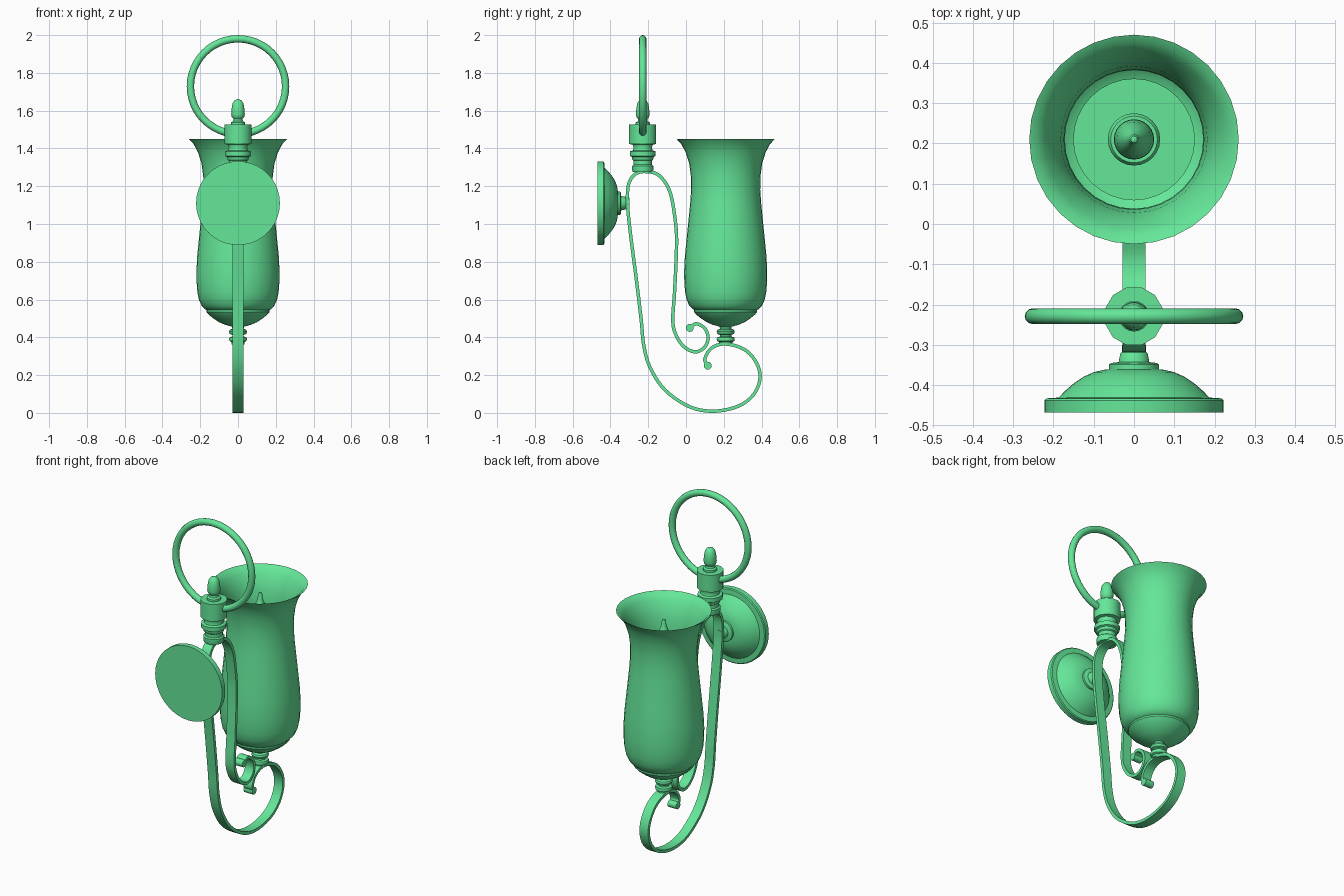
import bpy, bmesh, math
from mathutils import Matrix, Vector

green = bpy.data.materials.new("green_metal")
green.diffuse_color = (.13, .80, .32, 1)


def finish(obj, angle=40):
    obj.data.materials.append(green)
    bpy.ops.object.select_all(action='DESELECT')
    obj.select_set(True)
    bpy.context.view_layer.objects.active = obj
    bpy.ops.object.shade_smooth_by_angle(angle=math.radians(angle))


def from_bmesh(name, bm, angle=40):
    bmesh.ops.remove_doubles(bm, verts=bm.verts, dist=1e-5)
    bmesh.ops.recalc_face_normals(bm, faces=bm.faces)
    me = bpy.data.meshes.new(name)
    bm.to_mesh(me)
    bm.free()
    obj = bpy.data.objects.new(name, me)
    bpy.context.collection.objects.link(obj)
    finish(obj, angle)
    return obj


def lathe(name, profile, loc, sides=32, matrix=Matrix(), turn=0.0):
    """Revolve (radius, height) points about local z."""
    bm = bmesh.new()
    rings = []
    for r, h in profile:
        rings.append([bm.verts.new((r * math.cos(a), r * math.sin(a), h))
                      for a in (turn + math.tau * i / sides for i in range(sides))])
    for a, b in zip(rings, rings[1:]):
        for i in range(sides):
            j = (i + 1) % sides
            bm.faces.new((a[i], a[j], b[j], b[i]))
    bmesh.ops.dissolve_degenerate(bm, dist=1e-6, edges=bm.edges)
    bm.transform(Matrix.Translation(loc) @ matrix)
    return from_bmesh(name, bm)


SHADE_Y, POST_Y, PLATE_Z = 0.21, -0.229, 1.11
TO_Y = Matrix.Rotation(-math.pi / 2, 4, 'X')   # local z -> world +y
TO_X = Matrix.Rotation(math.pi / 2, 4, 'Y')    # local z -> world +x

# Wall plate with domed face and stem
lathe("wall_plate", [
    (0, -.468), (.222, -.468), (.222, -.438), (.217, -.433), (.187, -.431),
    (.172, -.415), (.15, -.396), (.125, -.379), (.10, -.368), (.075, -.362),
    (.062, -.361), (.062, -.349), (.056, -.345), (.038, -.343), (.034, -.322),
    (.030, -.318), (.030, -.30), (0, -.30)], (0, 0, PLATE_Z), 40, TO_Y)

# Flared shade, outside then inside
lathe("shade", [
    (.15, .54), (.172, .547), (.192, .567), (.207, .60), (.215, .64), (.219, .69),
    (.220, .75), (.216, .83), (.207, .92), (.197, 1.02), (.188, 1.11),
    (.183, 1.18), (.184, 1.25), (.193, 1.32), (.212, 1.38), (.235, 1.423),
    (.260, 1.45), (.241, 1.440), (.222, 1.415), (.20, 1.375), (.182, 1.32),
    (.174, 1.25), (.172, 1.18), (.177, 1.11), (.186, 1.02), (.197, .92),
    (.205, .83), (.209, .75), (.209, .69), (.205, .64), (.197, .605),
    (.182, .58), (.15, .565), (.15, .54)], (0, SHADE_Y, 0))

# Cup and turned stem below the shade
lathe("shade_cup", [
    (0, .56), (.15, .56), (.167, .544), (.167, .534), (.155, .52), (.13, .50), (.10, .48),
    (.07, .467), (.045, .46), (.032, .456), (.030, .445), (.044, .44), (.048, .43),
    (.044, .418), (.03, .413), (.03, .404), (.045, .40), (.048, .392), (.045, .38),
    (.035, .375), (.035, .362), (0, .362)], (0, SHADE_Y, 0))

# Candle sleeve and pointed bulb inside the shade
lathe("candle_sleeve", [(0, .555), (.065, .555), (.065, 1.07), (.058, 1.08), (0, 1.08)],
      (0, SHADE_Y, 0), 24)
lathe("flame_bulb", [
    (0, 1.075), (.034, 1.075), (.045, 1.12), (.05, 1.17), (.049, 1.22), (.043, 1.27),
    (.033, 1.31), (.022, 1.34), (.014, 1.36), (.012, 1.385), (.008, 1.396), (0, 1.40)],
      (0, SHADE_Y, 0), 24)

# Turned post with collar and finial
lathe("post_collar", [
    (0, 1.275), (.055, 1.275), (.058, 1.285), (.058, 1.308), (.05, 1.314), (.05, 1.335),
    (.057, 1.34), (.06, 1.355), (.07, 1.36), (.07, 1.385), (.054, 1.39), (.05, 1.405),
    (.056, 1.42), (.074, 1.424), (.074, 1.526), (0, 1.526)],
      (0, POST_Y, 0), 12, turn=math.pi / 12)
lathe("finial", [
    (0, 1.52), (.038, 1.52), (.038, 1.538), (.026, 1.544), (.024, 1.556), (.033, 1.566),
    (.036, 1.58), (.034, 1.61), (.029, 1.638), (.018, 1.655), (0, 1.662)],
      (0, POST_Y, 0), 20)

# Hanging ring
bpy.ops.mesh.primitive_torus_add(major_segments=48, minor_segments=12, major_radius=.252,
                                 minor_radius=.0195, location=(0, -.229, 1.7285),
                                 rotation=(math.pi / 2, 0, 0))
ring = bpy.context.object
ring.name = "hanging_ring"
finish(ring)

# Scrolled strap: smooth path in the y-z plane swept as a flat bar
path = [(.115, .25), (.10, .285), (.135, .343), (.21, .365), (.31, .335), (.373, .265),
        (.392, .185), (.36, .10), (.28, .037), (.15, .009), (.02, .032), (-.11, .12),
        (-.19, .24), (-.224, .36), (-.237, .49), (-.262, .70), (-.293, .94), (-.309, 1.10),
        (-.304, 1.21), (-.265, 1.267), (-.205, 1.277), (-.14, 1.255), (-.085, 1.17),
        (-.057, 1.02), (-.05, .89), (-.06, .65), (-.070, .49), (-.052, .41), (-.008, .348),
        (.05, .323), (.097, .346), (.117, .395), (.10, .447), (.055, .472), (.02, .45)]
pts = [Vector(p) for p in path]
ext = [2 * pts[0] - pts[1]] + pts + [2 * pts[-1] - pts[-2]]
fine = []
for a, b, c, d in zip(ext, ext[1:], ext[2:], ext[3:]):
    for k in range(5):
        t = k / 5
        fine.append(.5 * (2 * b + (c - a) * t + (2 * a - 5 * b + 4 * c - d) * t ** 2
                          + (3 * b - a - 3 * c + d) * t ** 3))
fine.append(pts[-1])
bm = bmesh.new()
W, T = .0285, .009
sections = []
for i, p in enumerate(fine):
    tan = (fine[min(i + 1, len(fine) - 1)] - fine[max(i - 1, 0)]).normalized()
    n = Vector((-tan.y, tan.x)) * T
    sections.append([bm.verts.new((x, p.x + s * n.x, p.y + s * n.y))
                     for x, s in ((-W, -1), (W, -1), (W, 1), (-W, 1))])
for a, b in zip(sections, sections[1:]):
    for i in range(4):
        j = (i + 1) % 4
        bm.faces.new((a[i], a[j], b[j], b[i]))
bm.faces.new(sections[0])
bm.faces.new(sections[-1])
from_bmesh("scroll_strap", bm)

# Rolled ends of the strap
for name, (y, z) in (("lower_scroll_end", path[0]), ("upper_scroll_end", path[-1])):
    lathe(name, [(0, -W), (.021, -W), (.021, W), (0, W)], (0, y, z), 16, TO_X)
